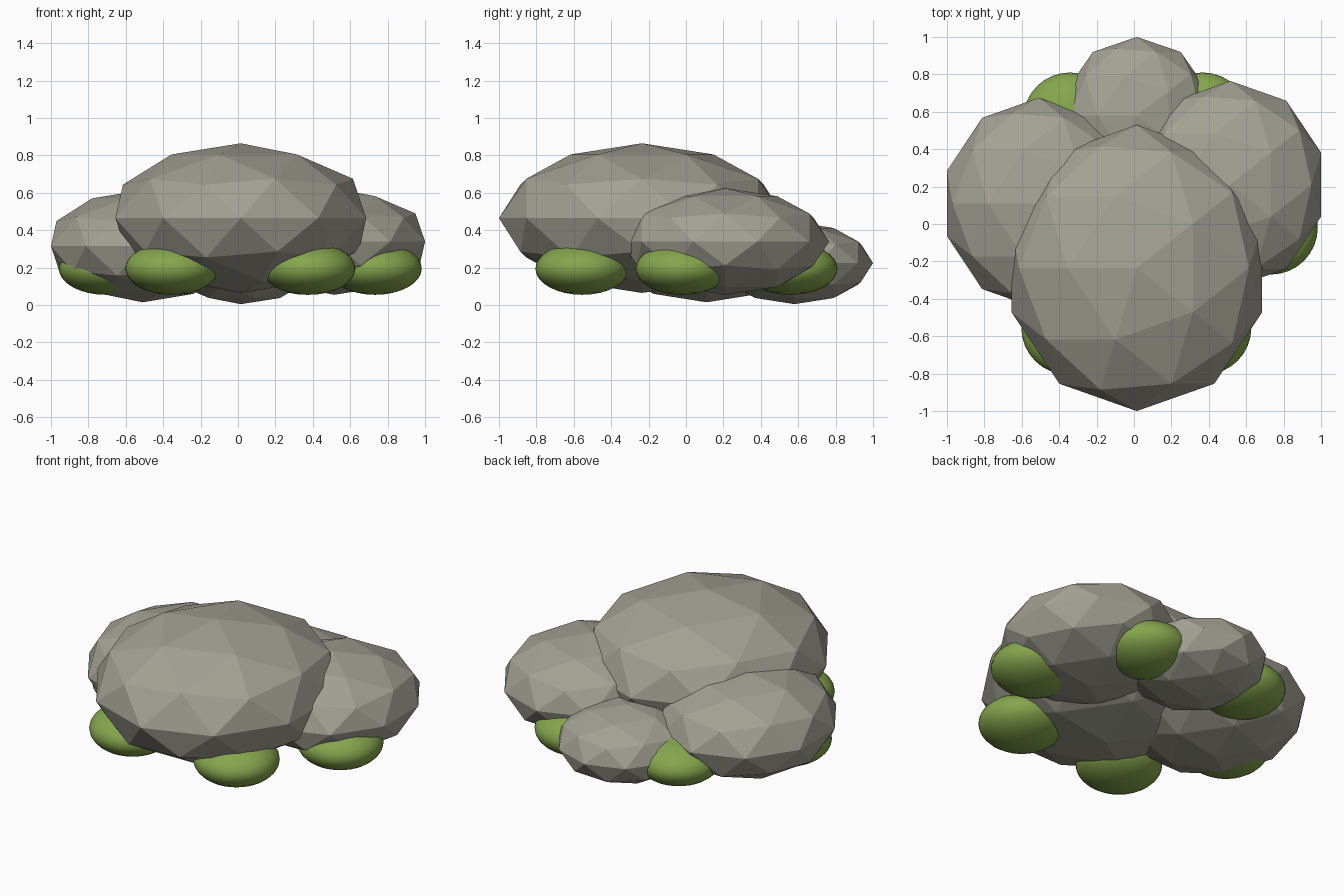
import bpy
import math

cube = bpy.data.objects.get("Cube")
if cube:
    bpy.data.objects.remove(cube, do_unlink=True)


def make_material(name, colour):
    mat = bpy.data.materials.new(name)
    mat.use_nodes = True
    mat.diffuse_color = (*colour, 1)
    bsdf = next(n for n in mat.node_tree.nodes if n.type == 'BSDF_PRINCIPLED')
    bsdf.inputs["Base Color"].default_value = (*colour, 1)
    return mat


stone = make_material("warm grey stone", (0.37, 0.36, 0.295))
moss = make_material("moss green", (0.235, 0.38, 0.075))


def finish(name, radii, mat):
    obj = bpy.context.object
    obj.name = name
    obj.scale = radii
    obj.data.materials.append(mat)
    return obj


def add_rock(name, centre, radii):
    """Faceted low-poly boulder."""
    bpy.ops.mesh.primitive_ico_sphere_add(
        subdivisions=2, radius=1, location=centre, rotation=(0, 0, math.pi))
    finish(name, radii, stone)
    bpy.ops.object.shade_flat()


def add_moss(name, centre):
    """Smooth flattened clump of moss."""
    bpy.ops.mesh.primitive_uv_sphere_add(
        segments=32, ring_count=16, radius=1, location=centre)
    finish(name, (0.25, 0.25, 0.14), moss)
    bpy.ops.object.shade_smooth()


# Boulders
add_rock("main_rock", (0.015, -0.235, 0.465), (0.705, 0.765, 0.40))
add_rock("right_rock", (-0.51, 0.11, 0.315), (0.515, 0.565, 0.30))
add_rock("left_rock", (0.515, 0.21, 0.34), (0.51, 0.555, 0.285))
add_rock("back_rock", (0.015, 0.58, 0.225), (0.40, 0.42, 0.22))

# Ring of moss clumps around the base, mirrored left and right
for side, sign in (("left", 1), ("right", -1)):
    for row, x, y in (("front", 0.365, -0.555), ("middle", 0.72, -0.02),
                      ("back", 0.355, 0.56)):
        add_moss(f"{row}_{side}_moss", (0.0125 + sign * x, y, 0.195))
